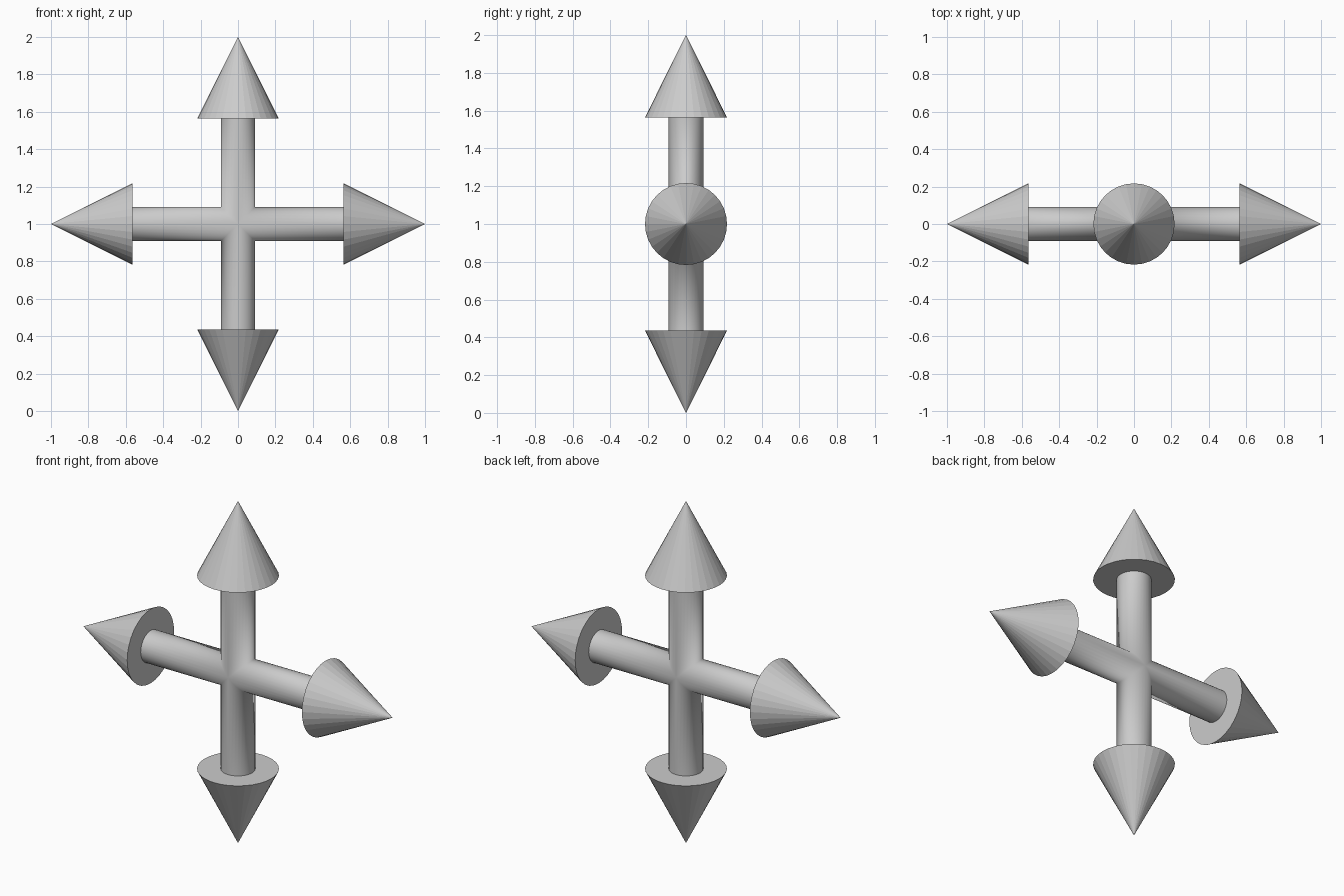
import bpy, bmesh, math
from mathutils import Vector, Matrix

if "Cube" in bpy.data.objects:
    bpy.data.objects.remove(bpy.data.objects["Cube"])

SIDES = 32
SHAFT_R = 0.092
HEAD_R = 0.217
HEAD_BASE = 0.565
CENTRE = Vector((0, 0, 1))
ARMS = {"right": 90, "left": -90, "top": 0, "bottom": 180}


def add_object(name, bm, smooth):
    bmesh.ops.recalc_face_normals(bm, faces=bm.faces)
    for f in bm.faces:
        f.smooth = smooth
    mesh = bpy.data.meshes.new(name)
    bm.to_mesh(mesh)
    bm.free()
    obj = bpy.data.objects.new(name, mesh)
    obj.location = CENTRE
    bpy.context.collection.objects.link(obj)
    return obj


# Cross of four round shafts, mitred and welded where they meet
bm = bmesh.new()
for angle in ARMS.values():
    turn = Matrix.Rotation(math.radians(angle), 4, 'Y')
    inner, outer = [], []
    for i in range(SIDES):
        a = math.tau * i / SIDES
        x, y = SHAFT_R * math.cos(a), SHAFT_R * math.sin(a)
        inner.append(bm.verts.new(turn @ Vector((x, y, abs(x)))))
        outer.append(bm.verts.new(turn @ Vector((x, y, HEAD_BASE))))
    for i in range(SIDES):
        j = (i + 1) % SIDES
        bm.faces.new((inner[i], inner[j], outer[j], outer[i]))
bmesh.ops.remove_doubles(bm, verts=bm.verts, dist=1e-4)
add_object("crossed_shafts", bm, True)

# Faceted arrowheads, one on each shaft
for name, angle in ARMS.items():
    bm = bmesh.new()
    length = 1 - HEAD_BASE
    turn = Matrix.Rotation(math.radians(angle), 4, 'Y')
    bmesh.ops.create_cone(
        bm, cap_ends=True, segments=SIDES, radius1=HEAD_R, radius2=0, depth=length,
        matrix=turn @ Matrix.Translation((0, 0, HEAD_BASE + length / 2)))
    add_object(name + "_arrowhead", bm, False)
